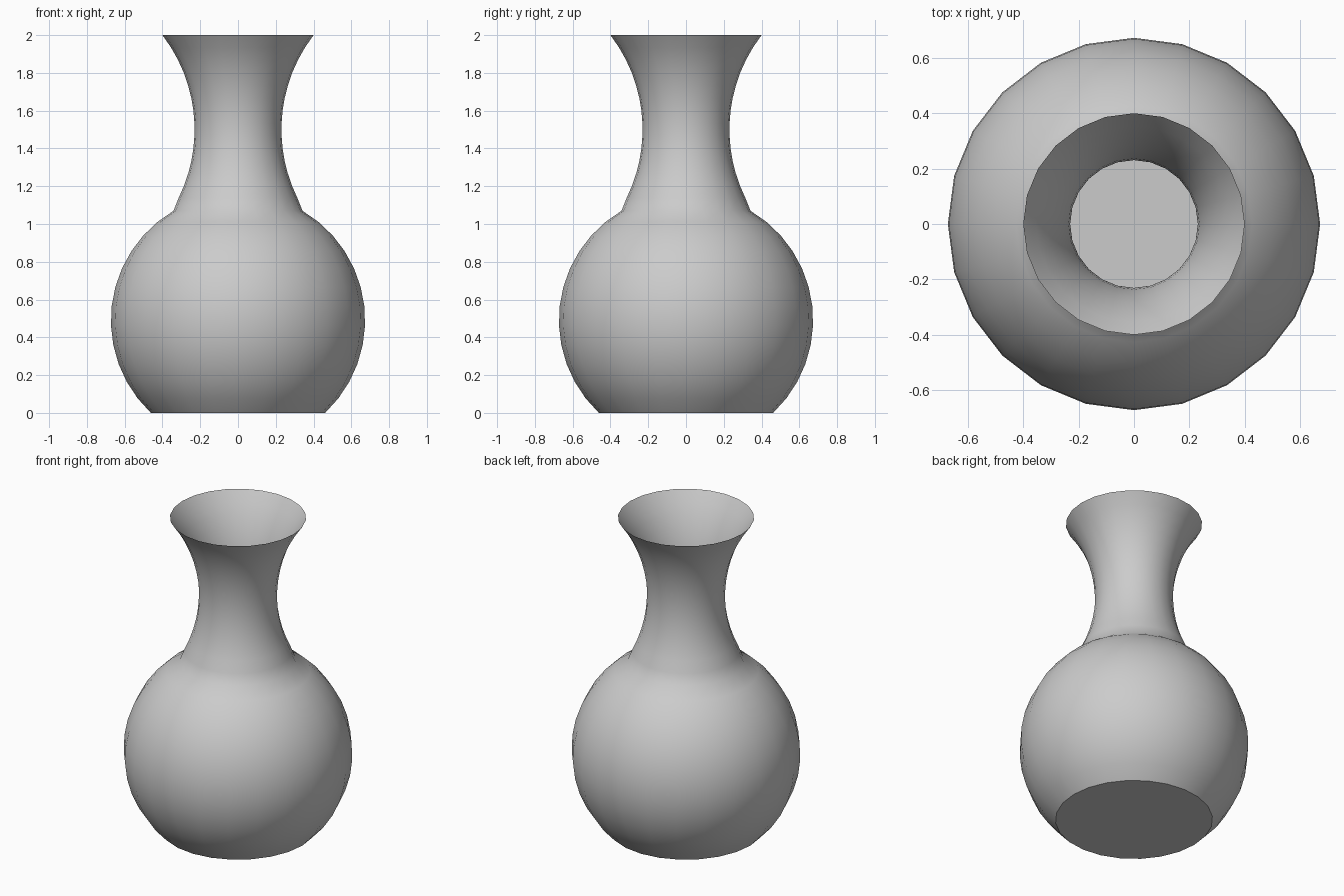
import bpy
import bmesh
import math

SIDES = 24

cube = bpy.data.objects.get("Cube")
if cube:
    bpy.data.objects.remove(cube, do_unlink=True)

# Plain grey clay
clay = bpy.data.materials.new("grey_clay")
clay.use_nodes = True
colour = (0.6, 0.6, 0.6, 1)
clay.diffuse_color = colour
clay.node_tree.nodes["Principled BSDF"].inputs["Base Color"].default_value = colour


def belly_radius(z):
    return math.sqrt(0.673 ** 2 - (z - 0.49) ** 2)


def neck_radius(z):
    return 0.23 + 0.82 - math.sqrt(0.82 ** 2 - (z - 1.5) ** 2)


# Profile: round belly, then a waisted neck flaring to the rim
joint = 1.07
low = math.asin(-0.49 / 0.673)
high = math.asin((joint - 0.49) / 0.673)
profile = []
for i in range(13):
    z = max(0, 0.49 + 0.673 * math.sin(low + (high - low) * i / 12))
    profile.append((belly_radius(z), z))
for i in range(1, 15):
    z = joint + (2 - joint) * i / 14
    profile.append((neck_radius(z), z))

# Thin open vase: rings joined by quads, closed by a flat base
bm = bmesh.new()
rings = []
for r, z in profile:
    angles = [2 * math.pi * k / SIDES for k in range(SIDES)]
    rings.append([bm.verts.new((r * math.cos(a), r * math.sin(a), z)) for a in angles])
for lower, upper in zip(rings, rings[1:]):
    for k in range(SIDES):
        n = (k + 1) % SIDES
        bm.faces.new((lower[k], lower[n], upper[n], upper[k]))
bm.faces.new(rings[0][::-1])

mesh = bpy.data.meshes.new("vase")
bm.to_mesh(mesh)
bm.free()
mesh.materials.append(clay)
vase = bpy.data.objects.new("vase", mesh)
bpy.context.collection.objects.link(vase)

bpy.ops.object.select_all(action="DESELECT")
vase.select_set(True)
bpy.context.view_layer.objects.active = vase
bpy.ops.object.shade_smooth_by_angle(angle=math.radians(35))
